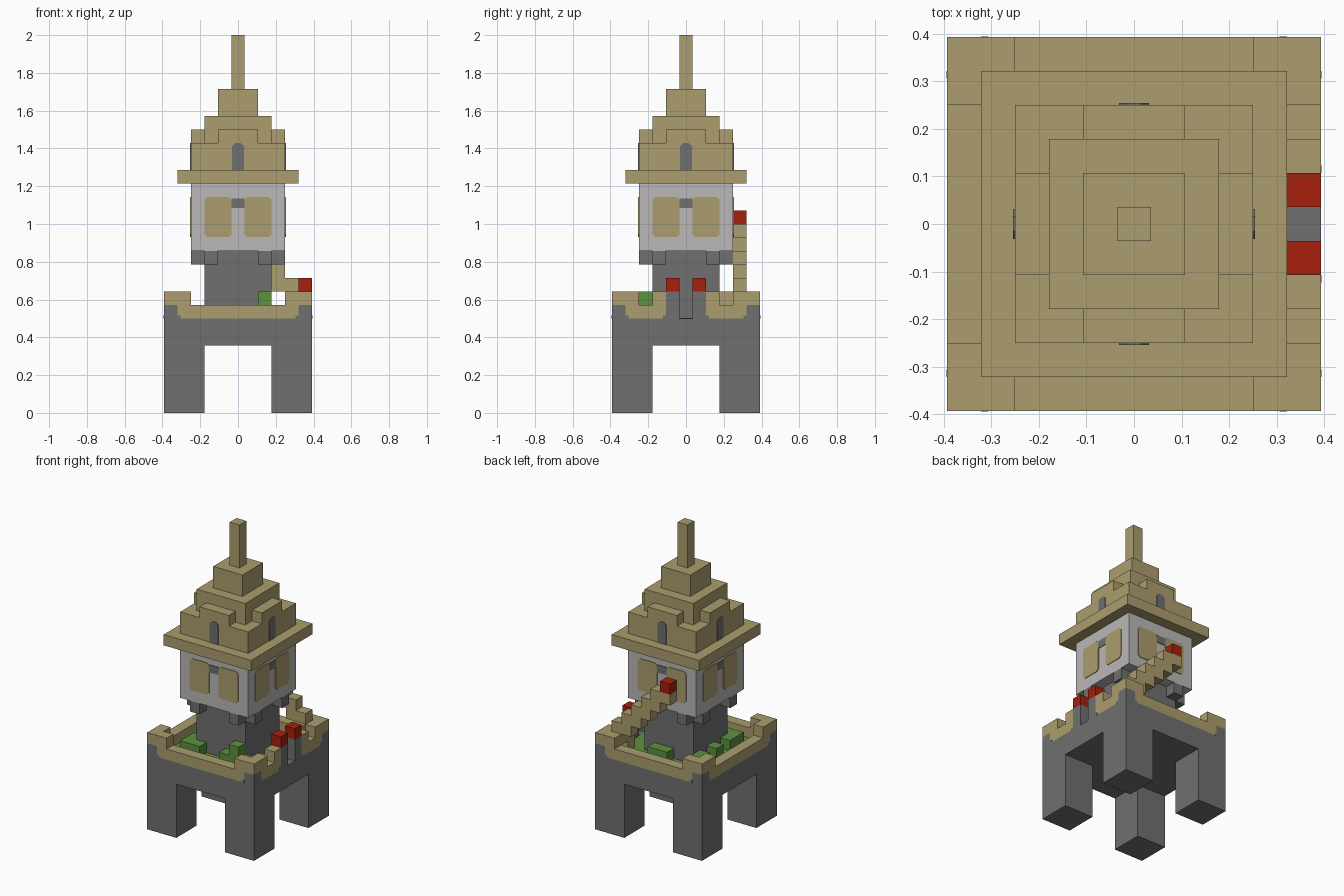
import bpy
import bmesh
from math import pi
from mathutils import Matrix

U = 1 / 14  # one building block

cube = bpy.data.objects.get("Cube")
if cube:
    bpy.data.objects.remove(cube, do_unlink=True)


def material(name, rgb):
    m = bpy.data.materials.new(name)
    m.use_nodes = True
    m.diffuse_color = (*rgb, 1)
    m.node_tree.nodes["Principled BSDF"].inputs["Base Color"].default_value = (*rgb, 1)
    return m


SAND = material("sandstone", (0.41, 0.34, 0.157))
GREY = material("dark_grey_stone", (0.162, 0.162, 0.162))
PALE = material("pale_grey_plaster", (0.49, 0.485, 0.47))
RED = material("red", (0.39, 0.014, 0.004))
GREEN = material("leaf_green", (0.11, 0.283, 0.05))


def finish(name, mat, bm, side=0):
    """Turn the mesh to one of the four sides and scale blocks to units."""
    bm.transform(Matrix.Scale(U, 4) @ Matrix.Rotation(side * pi / 2, 4, 'Z'))
    bmesh.ops.recalc_face_normals(bm, faces=bm.faces)
    mesh = bpy.data.meshes.new(name)
    bm.to_mesh(mesh)
    bm.free()
    mesh.materials.append(mat)
    ob = bpy.data.objects.new(name, mesh)
    bpy.context.collection.objects.link(ob)
    return ob


def box(name, mat, x, y, z, side=0):
    """Box from (min, max) spans, in blocks."""
    bm = bmesh.new()
    bmesh.ops.create_cube(bm, size=1)
    for v in bm.verts:
        v.co = [s[0] if c < 0 else s[1] for c, s in zip(v.co, (x, y, z))]
    return finish(name, mat, bm, side)


def block(name, mat, x, y, z, height=1):
    """Single column standing on z with its centre at x, y."""
    return box(name, mat, (x - .5, x + .5), (y - .5, y + .5), (z, z + height))


def tier(name, mat, r, z0, z1):
    return box(name, mat, (-r, r), (-r, r), (z0, z1))


def panel(name, mat, x, z, dist, side, top=0.0, low=0.0):
    """Thin painted plate with clipped top and bottom corners."""
    (a, b), (c, d) = x, z
    pts = [(a + low, c), (b - low, c), (b, c + low), (b, d - top),
           (b - top, d), (a + top, d), (a, d - top), (a, c + low)]
    pts = list(dict.fromkeys(pts))
    bm = bmesh.new()
    face = bm.faces.new([bm.verts.new((px, -dist, pz)) for px, pz in pts])
    out = bmesh.ops.extrude_face_region(bm, geom=[face])["geom"]
    moved = [g for g in out if isinstance(g, bmesh.types.BMVert)]
    bmesh.ops.translate(bm, verts=moved, vec=(0, -0.06, 0))
    return finish(name, mat, bm, side)


# Base on four legs
tier("base_slab", GREY, 5.5, 5, 7)
for sx in (-1, 1):
    for sy in (-1, 1):
        xs = sorted((sx * 2.5, sx * 5.5))
        ys = sorted((sy * 2.5, sy * 5.5))
        box("leg", GREY, xs, ys, (0, 5))
        block("wall_corner_stone", GREY, sx * 5, sy * 5, 7)
        # L-shaped raised corners of the parapet
        block("corner_merlon", SAND, sx * 5, sy * 5, 8)
        block("corner_merlon", SAND, sx * 4, sy * 5, 8)
        block("corner_merlon", SAND, sx * 5, sy * 4, 8)

# Parapet bands; side 1 is the gate side and is left open in the middle
for side in range(4):
    spans = [(-4.5, -1.5), (1.5, 4.5)] if side == 1 else [(-4.5, 4.5)]
    for a, b in spans:
        box("parapet", SAND, (a, b), (-5.5, -4.5), (7, 8), side)
        for x in ((a, a + .22), (b - .22, b)):
            panel("parapet_corner_notch", GREY, x, (7, 7.22), 5.45, side)

# Gate with lamps
for s in (-1, 1):
    block("gate_merlon", SAND, 5, s * 2, 8)
    block("gate_post", GREY, 5, s, 7, 2)
    block("gate_lamp", RED, 5, s, 9)

# Garden floor and bushes
box("garden_floor", GREEN, (-4.5, 4.5), (-4.5, 4.5), (6.9, 7.05))
for x, y in ((-3, -3), (-2, -3), (1, -3), (3, -3), (4, -2), (-3, 3),
             (-3, 2), (-3, 0), (-3, -2), (0, 3), (1, 3)):
    block("bush", GREEN, x, y, 7)
block("tall_bush", GREEN, 2, -3, 7, 2)

# Stair climbing along the back
block("stair_foot", SAND, 4, 3, 7, 2)
for i in range(5):
    block("stair_step", SAND, 4 - i, 4, 8 + i, 2)
block("stair_landing", SAND, -1, 4, 13)
block("stair_lamp", RED, -1, 4, 14)

# Tower, house and stepped roof
tier("tower_shaft", GREY, 2.5, 7, 12)
tier("house", PALE, 3.5, 12, 17)
tier("eaves", SAND, 4.5, 17, 18)
tier("roof_lower", SAND, 3.5, 18, 20)
tier("roof_middle", SAND, 2.5, 20, 22)
tier("roof_upper", SAND, 1.5, 22, 24)
tier("spire", SAND, .5, 24, 28)

# Details repeated on all four sides
for side in range(4):
    for s in (-1, 1):
        box("corbel", GREY, (s * 2 - .5, s * 2 + .5), (-3.5, -2.5), (11, 12), side)
        panel("house_window", SAND, sorted((s * .47, s * 2.5)), (13.05, 16),
              3.5, side, .22, .22)
    panel("house_vent", GREY, (-.47, .47), (15.2, 15.9), 3.5, side)
    box("roof_dormer", SAND, (-1.5, 1.5), (-3.5, -2.5), (20, 21), side)
    panel("roof_window", GREY, (-.44, .44), (18, 20), 3.5, side, .22)
